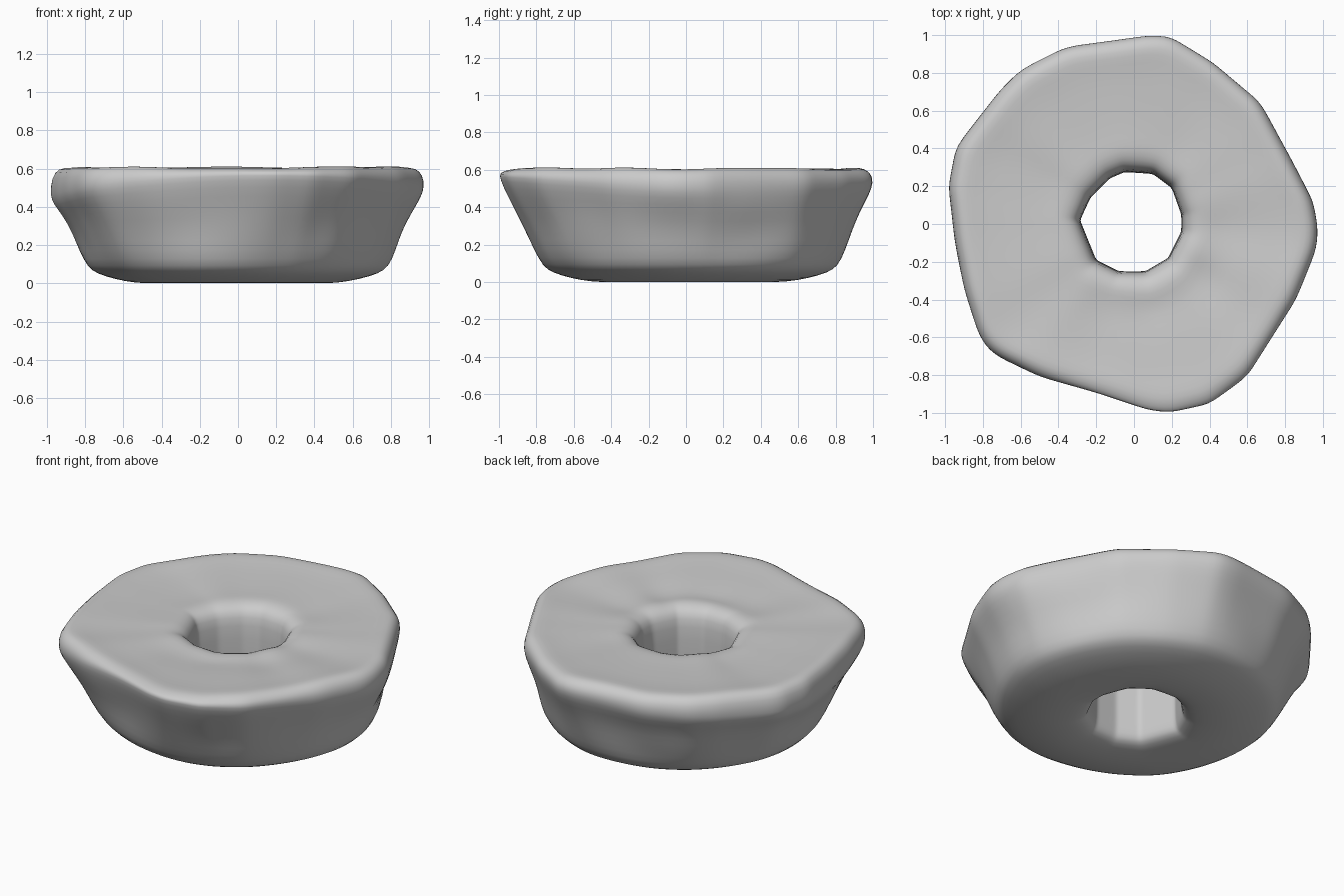
import bpy, math
from mathutils import noise, Vector

if "Cube" in bpy.data.objects:
    bpy.data.objects.remove(bpy.data.objects["Cube"])

# Top-view outlines of the widest rim and the hole
RIM = [(.978, -.03), (.95, .12), (.83, .35), (.67, .645), (.42, .855), (.2, .99), (.1, 1.003), (-.15, .968),
       (-.36, .94), (-.6, .82), (-.71, .71), (-.945, .41), (-.985, .2), (-.95, -.1), (-.9, -.35),
       (-.82, -.6), (-.75, -.69), (-.5, -.81), (-.2, -.895), (.07, -.985), (.18, -1.003),
       (.4, -.955), (.6, -.81), (.86, -.4), (.965, -.14)]
HOLE = [(.25, .05), (.2, .19), (.1, .265), (-.05, .275), (-.13, .24), (-.23, .14), (-.285, .02),
        (-.2, -.19), (-.08, -.25), (.06, -.25), (.18, -.18), (.25, -.04)]


def polar(points):
    """Radius of a star-shaped polygon at any angle."""
    data = sorted((math.atan2(y, x) % math.tau, math.hypot(x, y)) for x, y in points)

    def radius(a):
        for i, (a0, r0) in enumerate(data):
            a1, r1 = data[(i + 1) % len(data)]
            span = (a1 - a0) % math.tau
            d = (a - a0) % math.tau
            if d <= span:
                return r0 * r1 * math.sin(span) / (r0 * math.sin(d) + r1 * math.sin(span - d))
        return data[0][1]
    return radius


rim, hole = polar(RIM), polar(HOLE)

# Cross-section: (kind, amount, z). "side" blends from round base to rim,
# "top" and "under" blend from the hole to the outer edge.
PROFILE = [("under", 0.0, .14), ("under", .01, .06), ("under", .05, .025), ("under", .16, .006),
           ("under", .32, 0), ("under", .5, .002), ("under", .7, .02), ("under", .9, .05),
           ("side", .0, .085), ("side", .2, .17), ("side", .42, .28), ("side", .66, .385),
           ("side", .92, .475), ("side", 1.01, .53), ("side", .97, .575),
           ("top", .94, .607), ("top", .87, .61), ("top", .75, .598), ("top", .55, .592),
           ("top", .38, .588), ("top", .25, .588), ("top", .16, .59), ("top", .09, .578),
           ("top", .035, .55), ("top", .005, .49), ("top", 0.0, .3)]
SEG = 96
verts, faces = [], []
for kind, t, z in PROFILE:
    for i in range(SEG):
        a = math.tau * i / SEG
        ca, sa = math.cos(a), math.sin(a)
        base = .785 + .15 * (rim(a) - .95) + .022 * sa
        if kind == "side":
            r = base + (rim(a) - base) * t
        else:
            edge = rim(a) if kind == "top" else base
            r = hole(a) + (edge - hole(a)) * t
        n = noise.noise(Vector((ca * 2.2, sa * 2.2, z * 6)))
        h = z
        if kind == "side":
            r += .018 * n * min(1, 4 * t) * (1 - min(1, t) ** 4)
            # the widest point sits higher at the front, lower on the left
            lift = .022 * ca - .02 * sa - .034 * math.cos(2 * a) - .014
            h += lift * t ** 2 * (1 if z < .55 else .25)
        elif kind == "top":
            h += .014 * n * min(1, t * 4)
            # shallow dent beside the hole, front right
            h -= .02 * math.exp(-((r - .47) / .07) ** 2) * max(0, math.cos(a + 1.0)) ** 2
        verts.append((r * ca, r * sa, max(0, h)))
rows = len(PROFILE)
for j in range(rows):
    for i in range(SEG):
        k, m = (j + 1) % rows, (i + 1) % SEG
        faces.append((j * SEG + i, j * SEG + m, k * SEG + m, k * SEG + i))

mesh = bpy.data.meshes.new("ring_body")
mesh.from_pydata(verts, [], faces)
body = bpy.data.objects.new("ring_body", mesh)
bpy.context.collection.objects.link(body)

# Plain grey
mat = bpy.data.materials.new("light_grey")
mat.diffuse_color = (.6, .6, .6, 1)
mat.use_nodes = True
mat.node_tree.nodes["Principled BSDF"].inputs["Base Color"].default_value = mat.diffuse_color
mesh.materials.append(mat)
for p in mesh.polygons:
    p.use_smooth = True

# Soften the surface
sub = body.modifiers.new("soften", "SUBSURF")
sub.levels = sub.render_levels = 1
